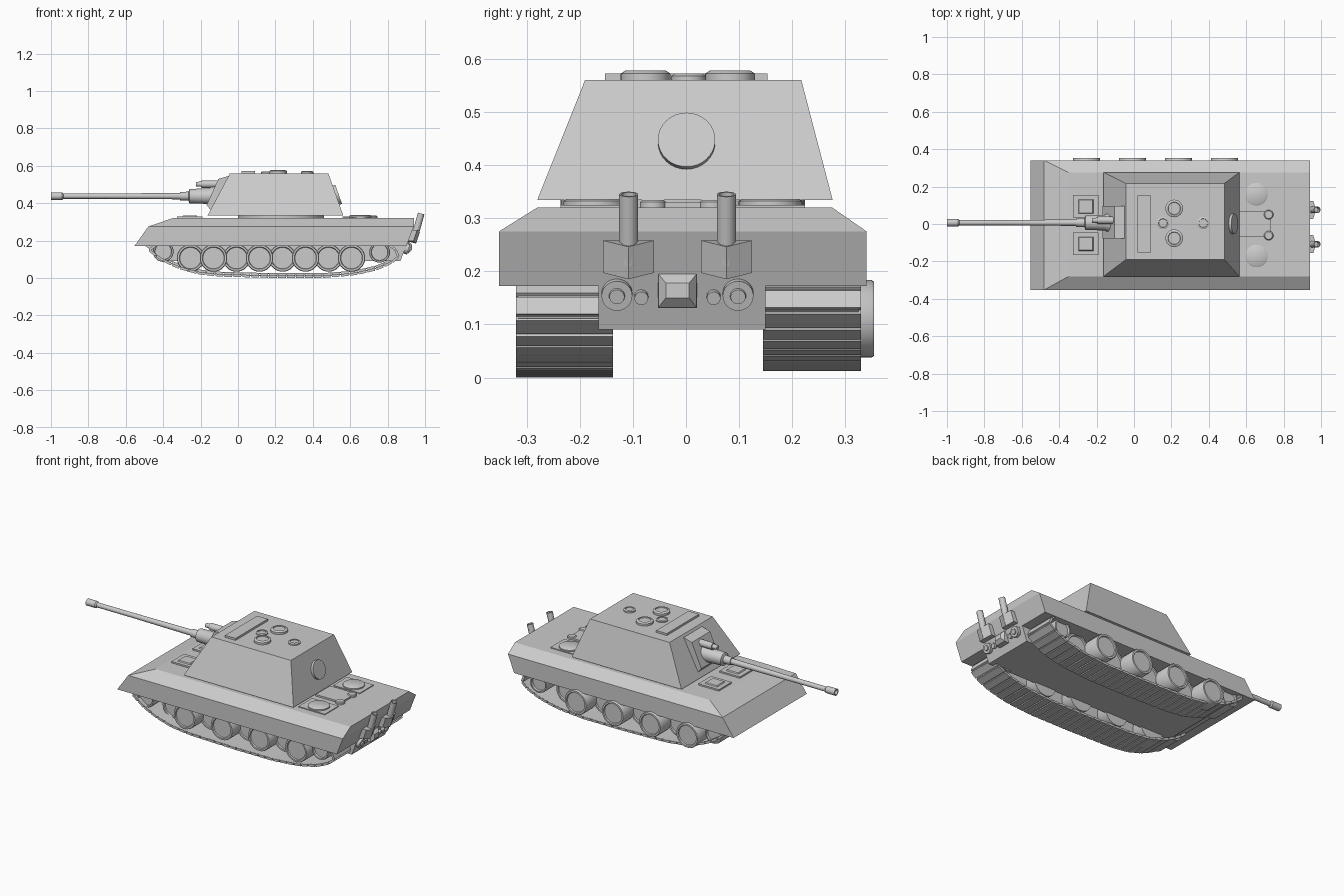
import bpy, bmesh, math
from mathutils import Vector, Matrix

cube = bpy.data.objects.get("Cube")
if cube:
    bpy.data.objects.remove(cube, do_unlink=True)

grey = bpy.data.materials.new("plain_grey")
grey.use_nodes = True
COLOUR = (0.6, 0.6, 0.6, 1)
grey.diffuse_color = COLOUR
grey.node_tree.nodes["Principled BSDF"].inputs["Base Color"].default_value = COLOUR
MID = -0.006  # centre line of the vehicle


def finish(bm, name, smooth=False):
    bmesh.ops.recalc_face_normals(bm, faces=bm.faces)
    mesh = bpy.data.meshes.new(name)
    bm.to_mesh(mesh)
    bm.free()
    mesh.materials.append(grey)
    ob = bpy.data.objects.new(name, mesh)
    bpy.context.collection.objects.link(ob)
    if smooth:
        bpy.ops.object.select_all(action='DESELECT')
        ob.select_set(True)
        bpy.context.view_layer.objects.active = ob
        bpy.ops.object.shade_smooth_by_angle(angle=math.radians(35))
    return ob


def loft(name, rings):
    """Closed solid through rings of equal point count."""
    bm = bmesh.new()
    loops = [[bm.verts.new(p) for p in ring] for ring in rings]
    n = len(loops[0])
    for a, b in zip(loops, loops[1:]):
        for i in range(n):
            j = (i + 1) % n
            bm.faces.new((a[i], a[j], b[j], b[i]))
    bm.faces.new(loops[0])
    bm.faces.new(loops[-1])
    return finish(bm, name)


def rect(x0, x1, y0, y1, z):
    return [(x0, y0, z), (x1, y0, z), (x1, y1, z), (x0, y1, z)]


def box(name, x0, x1, y0, y1, z0, z1, inset=0.0):
    return loft(name, [rect(x0, x1, y0, y1, z0),
                       rect(x0 + inset, x1 - inset, y0 + inset, y1 - inset, z1)])


def lathe(name, origin, axis, profile, segs=32):
    """Revolve (distance, radius) pairs about an axis."""
    turn = Vector(axis).to_track_quat('Z', 'Y')
    rings = []
    for d, r in profile:
        rings.append([Vector(origin) + turn @ Vector((r * math.cos(a), r * math.sin(a), d))
                      for a in (math.tau * i / segs for i in range(segs))])
    ob = loft(name, rings)
    bpy.ops.object.select_all(action='DESELECT')
    ob.select_set(True)
    bpy.context.view_layer.objects.active = ob
    bpy.ops.object.shade_smooth_by_angle(angle=math.radians(35))
    return ob


# Hull: sponsons with bevelled deck, and the lower tub between the tracks
loft("upper_hull", [rect(-0.553, 0.90, -0.352, 0.34, 0.172),
                    rect(-0.48, 0.94, -0.352, 0.34, 0.275),
                    rect(-0.35, 0.94, -0.28, 0.275, 0.32)])
loft("lower_hull", [rect(-0.38, 0.868, -0.165, 0.15, 0.09),
                    rect(-0.5, 0.9, -0.165, 0.15, 0.174)])

# Running gear: overlapping wheels, end wheels and linked tracks
SIDES = {"right": (-0.32, -0.137, -1, 0.0), "left": (0.145, 0.329, 1, 0.012)}
PATH = [(-0.475, 0.150), (-0.42, 0.105), (-0.33, 0.06), (-0.22, 0.028), (-0.1, 0.014),
        (0.2, 0.007), (0.45, 0.007), (0.62, 0.02), (0.75, 0.05), (0.845, 0.095),
        (0.865, 0.125), (0.82, 0.178), (-0.43, 0.185)]


def resample(points, count):
    pts = [Vector(p) for p in points] + [Vector(points[0])]
    spans = [(b - a).length for a, b in zip(pts, pts[1:])]
    total, out = sum(spans), []
    for k in range(count):
        s, i = total * k / count, 0
        while s > spans[i]:
            s -= spans[i]
            i += 1
        out.append(pts[i].lerp(pts[i + 1], s / spans[i]))
    return out


def track(name, y0, y1, lift):
    bm = bmesh.new()
    pts = resample(PATH, 58)
    for a, b in zip(pts, pts[1:] + pts[:1]):
        d, m = b - a, (a + b) / 2
        # wide link plate and a narrower connecting strip inside it
        for size, width, depth, inward in ((0.86, 1, 0.013, 0), (1.1, 0.96, 0.006, 0.004)):
            mat = (Matrix.Translation((m.x, (y0 + y1) / 2, m.y + lift))
                   @ Matrix.Rotation(-math.atan2(d.y, d.x), 4, 'Y')
                   @ Matrix.Translation((0, 0, inward))
                   @ Matrix.Diagonal((d.length * size, (y1 - y0) * width, depth, 1)))
            bmesh.ops.create_cube(bm, size=1, matrix=mat)
    return finish(bm, name)


WHEEL = [(0, 0.073), (0.09, 0.073), (0.095, 0.07), (0.095, 0.06), (0.088, 0.057)]
for side, (y0, y1, out, lift) in SIDES.items():
    track(side + "_track", y0, y1, lift)
    outer = y1 if out > 0 else y0
    for i in range(8):
        x = -0.254 + 0.123 * i
        proud = (i % 2 == 0) == (out > 0)
        face = outer + out * ((0.025 if out > 0 else 0) if proud else -0.07)
        lathe(f"{side}_road_wheel_{i}", (x, face - out * 0.095, 0.107 + lift * 0.3),
              (0, out, 0), WHEEL)
    for x, z, label in ((-0.40, 0.142, "front"), (0.757, 0.138, "rear")):
        end = [(d * 1.7, r * 0.76) for d, r in WHEEL]
        lathe(f"{side}_{label}_wheel", (x, outer - out * 0.175, z), (0, out, 0), end)

# Turret on its ring
lathe("turret_ring", (0.23, MID, 0.315), (0, 0, 1), [(0, 0.23), (0.022, 0.23)], 48)
loft("turret", [rect(-0.163, 0.563, -0.28, 0.276, 0.334),
                rect(-0.043, 0.483, -0.19, 0.217, 0.56)])
box("roof_plate", 0.02, 0.09, -0.152, 0.153, 0.558, 0.572)
for i, (x, y, r, h) in enumerate(((0.215, 0.083, 0.047, 0.02), (0.215, -0.076, 0.047, 0.02),
                                  (0.155, 0.005, 0.033, 0.012), (0.37, 0.005, 0.033, 0.014))):
    lathe(f"roof_hatch_{i}", (x, y, 0.558), (0, 0, 1),
          [(0, r), (h * 0.7, r), (h, r * 0.8), (h, r * 0.72), (h - 0.005, r * 0.68)])
slope = Vector((0.226, 0, 0.08)).normalized()
lathe("rear_turret_hatch", (0.522, 0.001, 0.442), slope, [(0, 0.054), (0.017, 0.054)])

# Gun mount and barrel
loft("gun_mount", [[(-0.147, y, 0.365), (-0.06, y, 0.365), (-0.04, y, 0.545), (-0.053, y, 0.545),
                    (-0.105, y, 0.53), (-0.168, y, 0.39)] for y in (-0.078, 0.095)])
lathe("gun_barrel", (-1, 0.007, 0.438), (1, 0, 0),
      [(0.02, 0.013), (0, 0.014), (0, 0.02), (0.06, 0.02), (0.067, 0.014), (0.3, 0.014),
       (0.69, 0.017), (0.69, 0.022), (0.735, 0.024), (0.74, 0.038), (0.845, 0.042),
       (0.86, 0.05), (0.93, 0.05)])
lathe("gun_sight", (-0.225, 0.02, 0.502), (1, 0, 0),
      [(0, 0.012), (0.03, 0.014), (0.03, 0.02), (0.14, 0.02)])

# Deck fittings
for s in (-1, 1):
    tag = "left" if s > 0 else "right"
    y = MID + s * 0.1
    box(f"{tag}_front_hatch", -0.325, -0.19, y - 0.06, y + 0.06, 0.315, 0.329)
    box(f"{tag}_front_hatch_lid", -0.30, -0.215, y - 0.04, y + 0.04, 0.325, 0.335, 0.006)
    y = MID + s * 0.165
    box(f"{tag}_fan_panel", 0.565, 0.74, y - 0.065, y + 0.065, 0.315, 0.325)
    lathe(f"{tag}_fan", (0.655, y, 0.32), (0, 0, 1),
          [(0, 0.06), (0.012, 0.06), (0.016, 0.054)])
    lathe(f"{tag}_vent", (0.72, MID + s * 0.056, 0.315), (0, 0, 1),
          [(0, 0.025), (0.015, 0.025), (0.019, 0.02)])
box("engine_hatch", 0.56, 0.73, -0.066, 0.07, 0.315, 0.33)

# Rear plate: exhausts, caps and the tapered block
REAR = -0.016
for s in (-1, 1):
    tag = "left" if s > 0 else "right"
    y = REAR + s * 0.092
    lean = 0.035
    loft(f"{tag}_exhaust_guard",
         [[(x0, y - 0.048, z0 + 0.012), (x0 + 0.035, y - 0.048, z0 + 0.012),
           (x0 + 0.05, y, z0), (x0 + 0.035, y + 0.048, z0 + 0.012), (x0, y + 0.048, z0 + 0.012)]
          for x0, z0 in ((0.902, 0.185), (0.902 + lean * 0.6, 0.246))])
    lathe(f"{tag}_exhaust_pipe", (0.943, y, 0.215), (0.28, 0, 1),
          [(0, 0.018), (0.135, 0.018), (0.135, 0.014), (0.1, 0.014)], 20)
    lathe(f"{tag}_rear_cap", (0.88, REAR + s * 0.114, 0.163), (1, 0, -0.3),
          [(0, 0.029), (0.033, 0.029), (0.033, 0.015), (0.04, 0.014)], 24)
    lathe(f"{tag}_rear_stud", (0.88, REAR + s * 0.068, 0.157), (1, 0, -0.3),
          [(0, 0.013), (0.028, 0.013)], 16)
loft("rear_block", [[(x, REAR - w, lo), (x, REAR + w, lo), (x, REAR + w, hi), (x, REAR - w, hi)]
                    for x, w, lo, hi in ((0.87, 0.037, 0.13, 0.195), (0.912, 0.036, 0.132, 0.195),
                                         (0.93, 0.022, 0.15, 0.178))])
